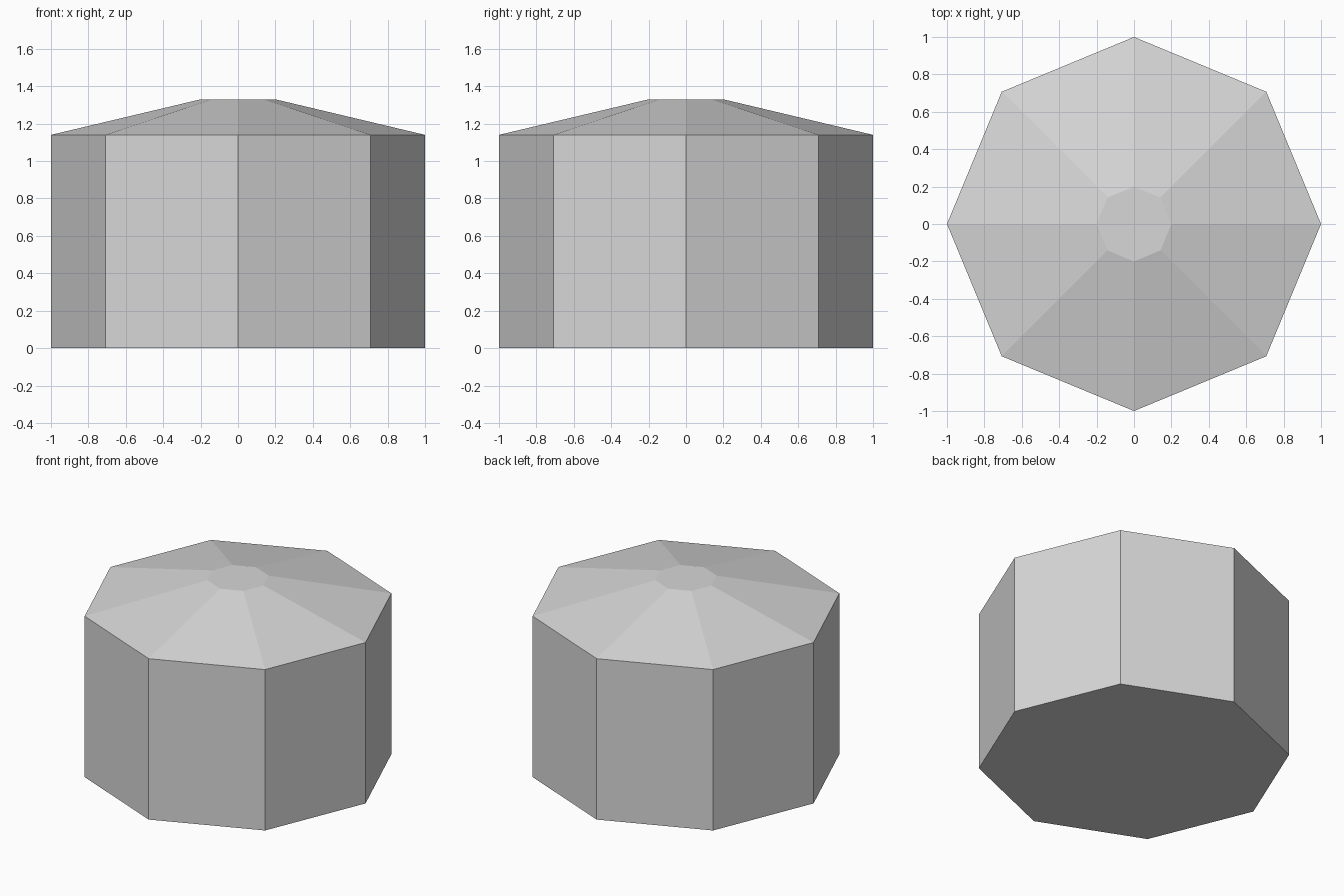
import bpy
import bmesh
from mathutils import Vector

cube = bpy.data.objects.get("Cube")
if cube:
    bpy.data.objects.remove(cube, do_unlink=True)

SIDES = 8
WALL_HEIGHT = 1.14
TOTAL_HEIGHT = 1.33
TOP_RADIUS = 0.2

# Plain grey material
grey = bpy.data.materials.new("light_grey")
grey.use_nodes = True
colour = (0.68, 0.68, 0.68, 1)
grey.diffuse_color = colour
grey.node_tree.nodes["Principled BSDF"].inputs["Base Color"].default_value = colour

# Octagonal drum standing on the ground
bm = bmesh.new()
bmesh.ops.create_cone(bm, cap_ends=True, segments=SIDES, radius1=1, radius2=1,
                      depth=WALL_HEIGHT)
bmesh.ops.translate(bm, verts=bm.verts, vec=(0, 0, WALL_HEIGHT / 2))

# Shallow roof: extrude the top cap and taper it to a small flat octagon
top = max(bm.faces, key=lambda f: f.calc_center_median().z)
result = bmesh.ops.extrude_discrete_faces(bm, faces=[top])
cap = result["faces"][0]
for v in cap.verts:
    v.co = Vector((v.co.x * TOP_RADIUS, v.co.y * TOP_RADIUS, TOTAL_HEIGHT))
bmesh.ops.recalc_face_normals(bm, faces=bm.faces)

mesh = bpy.data.meshes.new("octagonal_drum")
bm.to_mesh(mesh)
bm.free()
mesh.materials.append(grey)
drum = bpy.data.objects.new("octagonal_drum", mesh)
bpy.context.collection.objects.link(drum)
